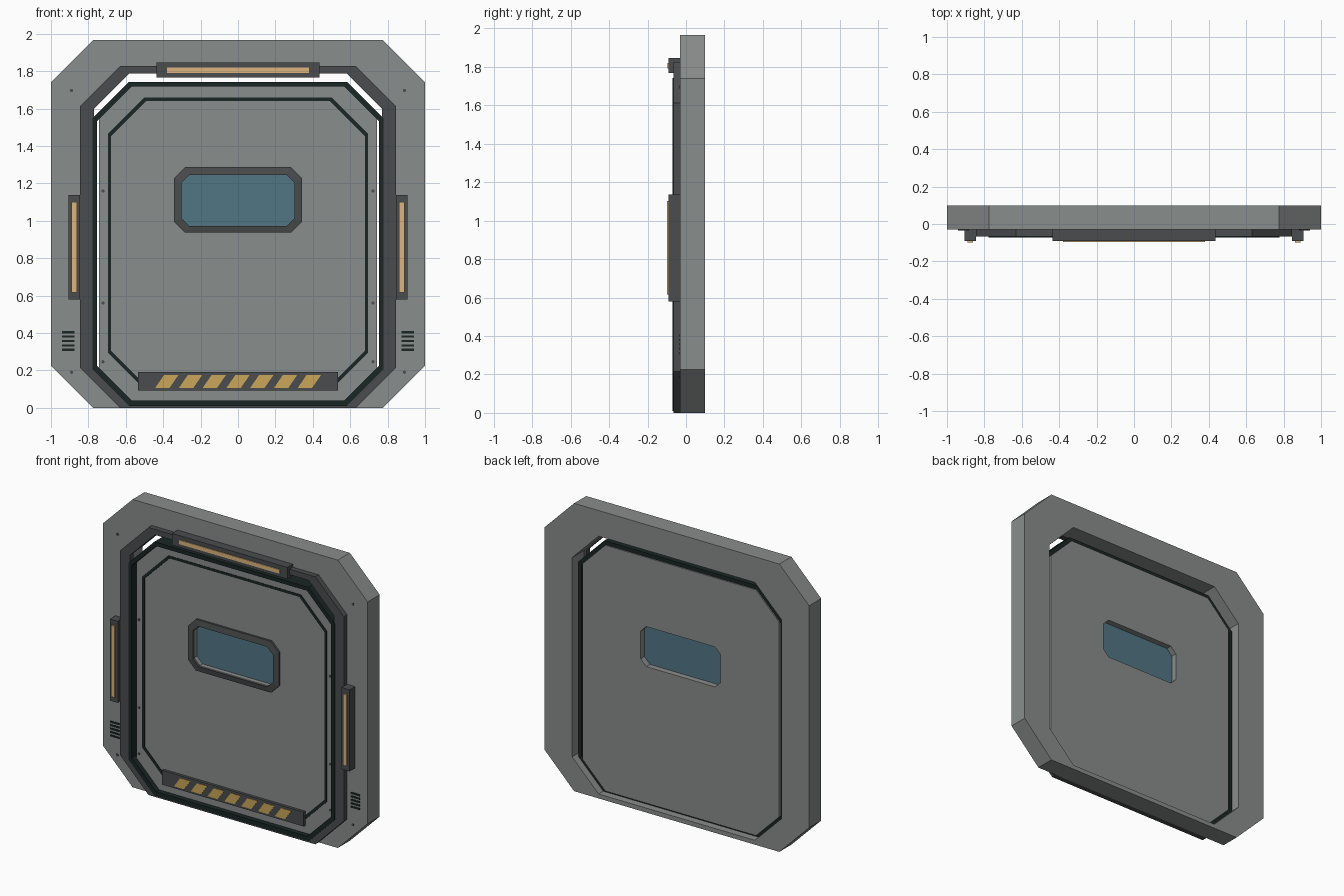
import bpy, bmesh, math

cube = bpy.data.objects.get("Cube")
if cube:
    bpy.data.objects.remove(cube, do_unlink=True)


def material(name, color):
    m = bpy.data.materials.new(name)
    m.use_nodes = True
    rgba = (*color, 1)
    m.diffuse_color = rgba
    m.node_tree.nodes["Principled BSDF"].inputs["Base Color"].default_value = rgba
    return m


GREY = material("panel grey", (0.25, 0.266, 0.258))
DARK = material("dark trim grey", (0.068, 0.072, 0.074))
SEAL = material("green black rubber", (0.01, 0.019, 0.018))
LAMP = material("warm lamp", (0.72, 0.46, 0.21))
HAZARD = material("hazard yellow", (0.59, 0.38, 0.1))
GLASS = material("blue glass", (0.083, 0.178, 0.232))


def finish(name, bm, mat):
    bmesh.ops.recalc_face_normals(bm, faces=bm.faces)
    me = bpy.data.meshes.new(name)
    bm.to_mesh(me)
    bm.free()
    me.materials.append(mat)
    ob = bpy.data.objects.new(name, me)
    bpy.context.collection.objects.link(ob)
    return ob


def octagon(w, z0, z1, c):
    """Chamfered rectangle in the xz plane, half width w."""
    return [(w - c, z0), (w, z0 + c), (w, z1 - c), (w - c, z1),
            (c - w, z1), (-w, z1 - c), (-w, z0 + c), (c - w, z0)]


def ring(name, outer, inner, front, back, mat, slope=0):
    """Mitred band between two outlines; slope sets the outer front edge back."""
    bm = bmesh.new()
    loops = [(outer, front + slope), (inner, front), (inner, back), (outer, back)]
    rows = [[bm.verts.new((x, y, z)) for x, z in pts] for pts, y in loops]
    n = len(outer)
    for r in range(4):
        a, b = rows[r], rows[(r + 1) % 4]
        for i in range(n):
            j = (i + 1) % n
            bm.faces.new((a[i], a[j], b[j], b[i]))
    return finish(name, bm, mat)


def plate(name, points, front, back, mat):
    """Flat outline extruded along y."""
    bm = bmesh.new()
    f = [bm.verts.new((x, front, z)) for x, z in points]
    b = [bm.verts.new((x, back, z)) for x, z in points]
    bm.faces.new(f)
    bm.faces.new(b[::-1])
    for i in range(len(f)):
        j = (i + 1) % len(f)
        bm.faces.new((f[i], f[j], b[j], b[i]))
    return finish(name, bm, mat)


def box(name, x0, x1, z0, z1, front, back, mat):
    return plate(name, [(x0, z0), (x1, z0), (x1, z1), (x0, z1)], front, back, mat)


def screw(name, x, z, front):
    pts = [(x + 0.009 * math.cos(k * math.pi / 4), z + 0.009 * math.sin(k * math.pi / 4))
           for k in range(8)]
    plate(name, pts, front - 0.004, front, DARK)


# Outer wall frame and the raised trim around the opening
ring("wall_frame", octagon(1, 0, 1.965, 0.225),
     octagon(0.79, 0.03, 1.79, 0.2), -0.03, 0.1, GREY)
ring("opening_trim", octagon(0.845, 0, 1.826, 0.215),
     octagon(0.77, 0.008, 1.788, 0.19), -0.066, -0.028, DARK)

# Door leaf with rubber seals
DOOR_FRONT, DOOR_BACK = -0.036, 0.058
ring("door_seal", octagon(0.777, 0.01, 1.743, 0.195),
     octagon(0.753, 0.04, 1.717, 0.183), -0.071, 0.05, SEAL)
window_hole = octagon(0.302, 0.972, 1.245, 0.042)
ring("door_panel", octagon(0.742, 0.04, 1.717, 0.172),
     window_hole, DOOR_FRONT, DOOR_BACK, GREY)
ring("inner_seal", octagon(0.696, 0.1, 1.658, 0.195),
     octagon(0.679, 0.117, 1.641, 0.189), DOOR_FRONT - 0.003, -0.03, SEAL)

# Window
ring("window_frame", octagon(0.343, 0.936, 1.286, 0.06),
     window_hole, -0.056, -0.03, DARK, slope=0.006)
plate("window_glass", window_hole, -0.01, 0.018, GLASS)

# Hazard plate along the bottom of the door
box("hazard_plate", -0.535, 0.535, 0.092, 0.19, -0.055, -0.03, DARK)
for i in range(7):
    x = (i - 3) * 0.127
    plate(f"hazard_stripe_{i + 1}",
          [(x - 0.062, 0.106), (x + 0.015, 0.106), (x + 0.062, 0.174), (x - 0.015, 0.174)],
          -0.058, -0.054, HAZARD)

# Top lamp
box("top_lamp_housing", -0.435, 0.435, 1.767, 1.847, -0.09, -0.028, DARK)
box("top_lamp_strip", -0.38, 0.38, 1.791, 1.819, -0.096, -0.088, LAMP)

# Side lamps, vents and screws, the same on both sides
for side, s in (("left", 1), ("right", -1)):
    box(f"{side}_lamp_housing", s * 0.845, s * 0.905, 0.58, 1.137, -0.09, -0.028, DARK)
    box(f"{side}_lamp_strip", s * 0.862, s * 0.889, 0.615, 1.101, -0.1, -0.088, LAMP)
    for i in range(5):
        z = 0.31 + i * 0.0235
        box(f"{side}_vent_slot_{i + 1}", s * 0.875, s * 0.942,
            z - 0.006, z + 0.006, -0.034, -0.029, SEAL)
    for i, z in enumerate((0.246, 0.56, 1.159)):
        screw(f"{side}_door_screw_{i + 1}", s * 0.722, z, DOOR_FRONT)
    for i, z in enumerate((0.19, 1.696)):
        screw(f"{side}_frame_screw_{i + 1}", s * 0.89, z, -0.03)
